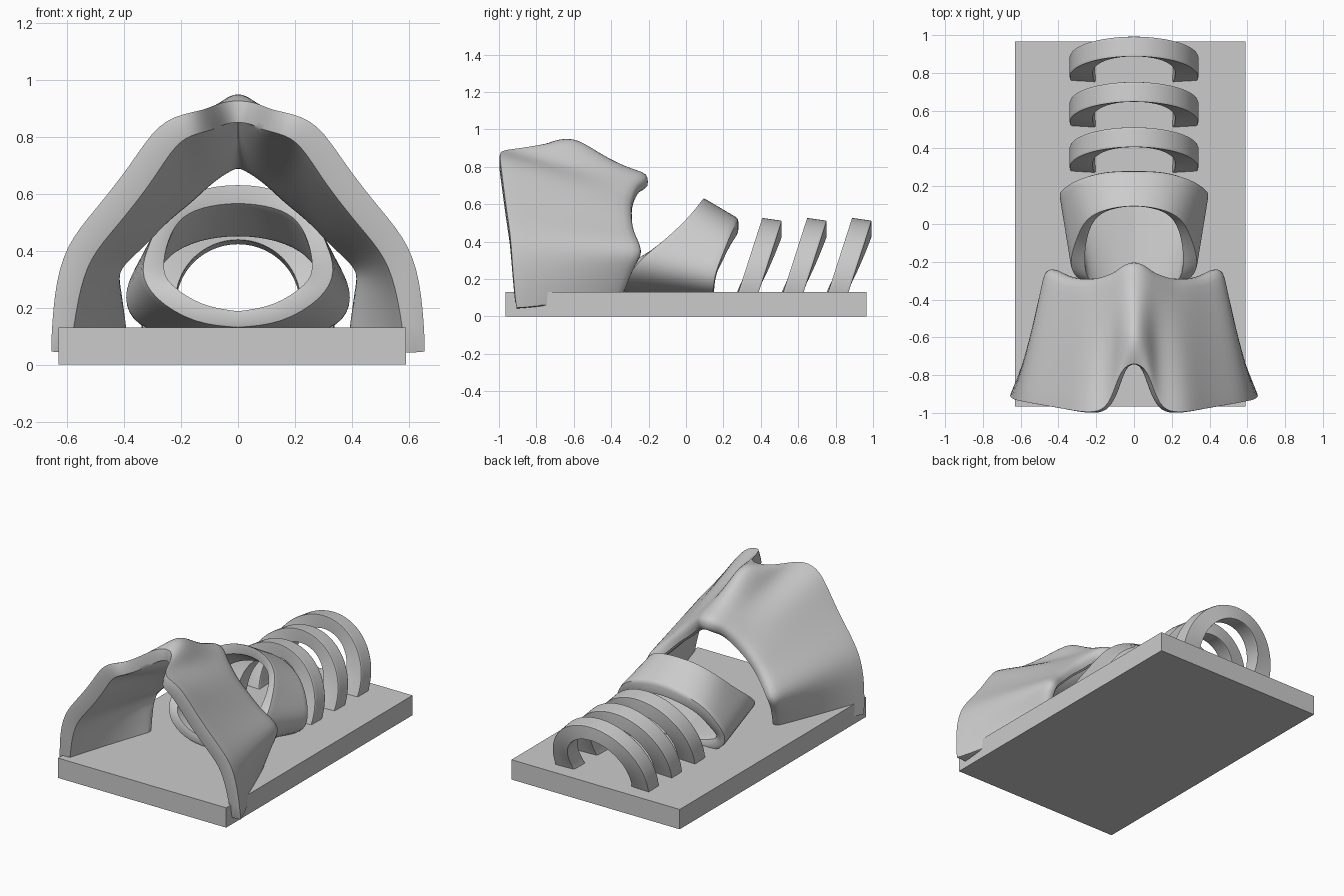
import bpy, bmesh, math
from mathutils import Vector

if "Cube" in bpy.data.objects:
    bpy.data.objects.remove(bpy.data.objects["Cube"])

grey = bpy.data.materials.new("plain_grey")
grey.diffuse_color = (0.6, 0.6, 0.6, 1)
grey.use_nodes = True
grey.node_tree.nodes["Principled BSDF"].inputs["Base Color"].default_value = (0.6, 0.6, 0.6, 1)


def add_object(name, bm):
    mesh = bpy.data.meshes.new(name)
    bmesh.ops.recalc_face_normals(bm, faces=bm.faces)
    bm.to_mesh(mesh)
    bm.free()
    mesh.materials.append(grey)
    obj = bpy.data.objects.new(name, mesh)
    bpy.context.collection.objects.link(obj)
    return obj


def wall_sections(front, back, thickness, bulge=None, steps=5):
    """Closed wall sections from the outer front and back edges, thickened inward."""
    front, back = [Vector(p) for p in front], [Vector(p) for p in back]
    rows = []
    for i, (a, b) in enumerate(zip(front, back)):
        row = []
        for k in range(steps):
            p = a.lerp(b, k / (steps - 1))
            if bulge and k in bulge:
                p.z += bulge[k] * max(0, 1 - i / 2)
            row.append(p)
        rows.append(row)
    sections = []
    for i, row in enumerate(rows):
        inner = []
        for k, p in enumerate(row):
            before, after = rows[max(i - 1, 0)][k], rows[min(i + 1, len(rows) - 1)][k]
            tangent = after - before
            inward = Vector((tangent.z, 0, -tangent.x)).normalized()
            if i == 0:
                inward = Vector((0, 0, -1))
            t = k / (steps - 1)
            amount = thickness[0][i] * (1 - t) + thickness[1][i] * t
            q = p + inward * amount
            q.x = max(q.x, 0)
            inner.append(q)
        sections.append(row + inner[::-1])
    return sections


def mirrored_loft(name, sections, front_crease, back_crease):
    """Skin the half sections, mirror across x and smooth."""
    bm = bmesh.new()
    crease = bm.edges.layers.float.new("crease_edge")
    rings = [[bm.verts.new(p) for p in s] for s in sections]
    n = len(rings[0])
    for ra, rb in zip(rings, rings[1:]):
        for j in range(n):
            bm.faces.new((ra[j], ra[(j + 1) % n], rb[(j + 1) % n], rb[j]))
        for j in range(n):
            value = front_crease if j in (0, n - 1) else back_crease if j in (n // 2 - 1, n // 2) else 0
            bm.edges.get((ra[j], rb[j]))[crease] = value
    cap = bm.faces.new(rings[-1])
    for e in cap.edges:
        e[crease] = 0.8
    obj = add_object(name, bm)
    mirror = obj.modifiers.new("mirror", 'MIRROR')
    mirror.use_clip = True
    smooth = obj.modifiers.new("smooth", 'SUBSURF')
    smooth.levels = smooth.render_levels = 2
    bpy.ops.object.select_all(action='DESELECT')
    obj.select_set(True)
    bpy.context.view_layer.objects.active = obj
    bpy.ops.object.convert(target='MESH')
    bpy.ops.object.shade_smooth_by_angle(angle=math.radians(40))
    return obj


# Base plate
bm = bmesh.new()
bmesh.ops.create_cube(bm, size=1)
for v in bm.verts:
    v.co = (v.co.x * 1.22 - 0.02, v.co.y * 1.93, (v.co.z + 0.5) * 0.13)
add_object("base_plate", bm)

# Shield: two side walls meeting in a ridge, notched at the front
shield_front = [(0, -.73, .93), (.07, -.77, .92), (.11, -.9, .9), (.16, -1, .89), (.28, -1, .86),
                (.38, -.98, .7), (.5, -.96, .55), (.61, -.94, .42), (.65, -.93, .25), (.66, -.91, .04)]
shield_back = [(0, -.2, .77), (.06, -.21, .75), (.11, -.25, .72), (.16, -.27, .68), (.22, -.29, .62),
               (.3, -.29, .55), (.38, -.28, .46), (.49, -.22, .36), (.46, -.28, .26), (.42, -.34, .1)]
shield_thickness = ([.08] * 4 + [.1] * 4 + [.09, .07], [.09] * 5 + [.08] * 3 + [.06, .04])
mirrored_loft("shield_walls",
              wall_sections(shield_front, shield_back, shield_thickness, {1: .1, 2: .04}), 0.9, 0.3)

# Signet ring: tall at the back, low at the front
signet_front = [(0, .1, .64), (.15, .08, .62), (.26, .03, .55), (.31, -.09, .43),
                (.35, -.22, .33), (.3, -.31, .23), (.15, -.34, .14), (0, -.34, .13)]
signet_back = [(0, .28, .53), (.16, .28, .51), (.3, .24, .44), (.37, .2, .33),
               (.41, .16, .23), (.37, .15, .13), (.2, .15, .08), (0, .15, .07)]
signet_thickness = ([.07, .07, .06, .06, .09, .08, .07, .06], [.08] * 8)
sections = wall_sections(signet_front, signet_back, signet_thickness)
for p in sections[-1]:
    p.x = 0
count = len(sections[-1]) // 2
for outer, inner in zip(sections[-1][:count], sections[-1][:count - 1:-1]):
    inner.z = outer.z + 0.06
mirrored_loft("signet_ring", sections, 0.5, 0.4)

# Three leaning half rings
for number in range(3):
    front, back, thickness = [], [], []
    for i in range(9):
        angle = math.radians(90 - i * 14)
        x, z = 0.345 * math.cos(angle), 0.19 + 0.34 * math.sin(angle)
        y = 0.28 + number * 0.24 + (z - 0.13) * 0.32
        front.append((x, y, z))
        back.append((x, y + 0.105, z - 0.015))
        thickness.append(0.09 + 0.04 * (1 - max(0, math.sin(angle))))
    mirrored_loft("half_ring_" + str(number + 1),
                  wall_sections(front, back, (thickness, thickness)), 0.8, 0.7)
